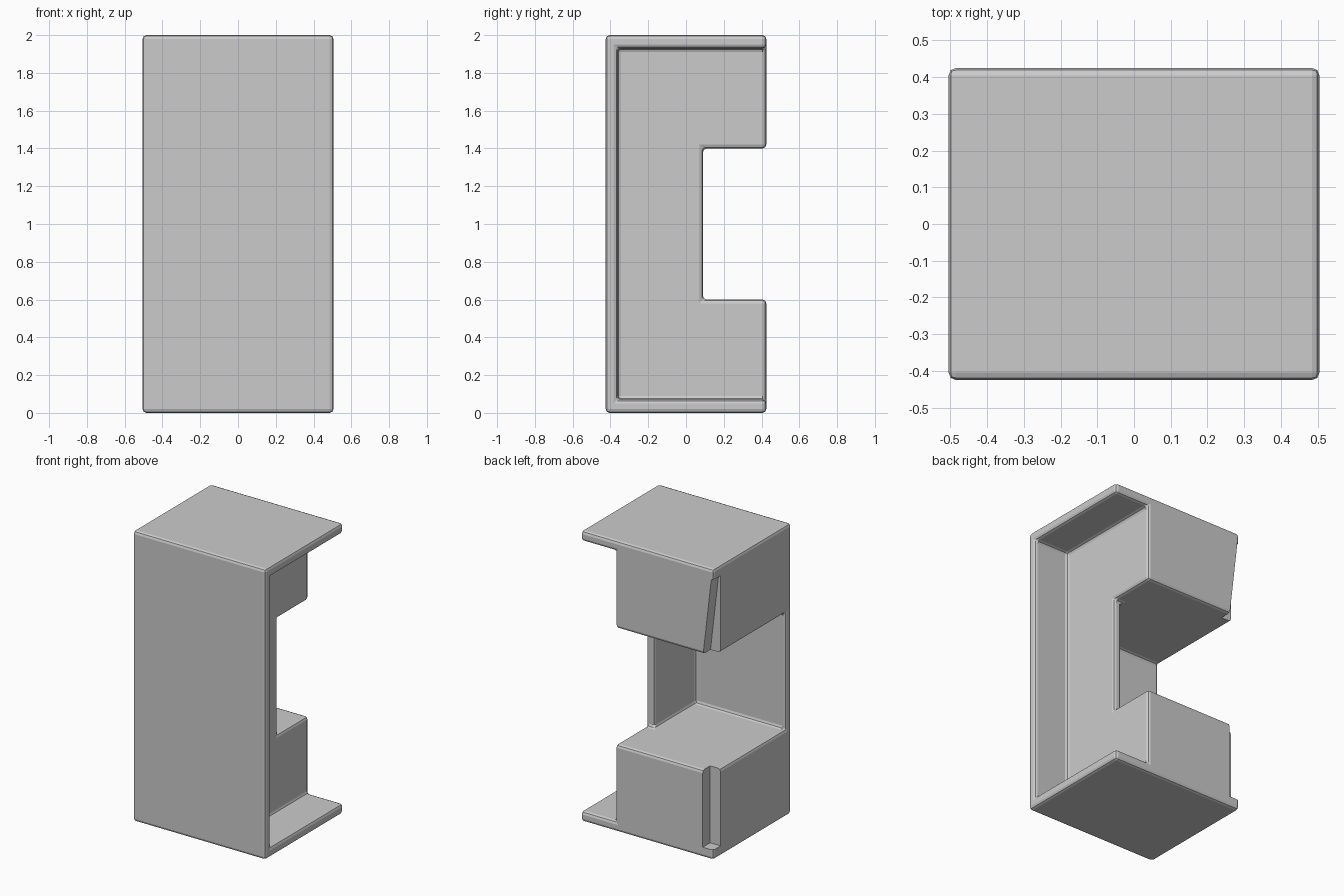
import bpy, bmesh

if "Cube" in bpy.data.objects:
    bpy.data.objects.remove(bpy.data.objects["Cube"])

HX, HY, WALL = 0.505, 0.425, 0.062
PLATE = 0.07


def box(name, lo, hi, top_shift=0.0):
    """Box between two corners; top_shift slants its +x side."""
    bm = bmesh.new()
    bmesh.ops.create_cube(bm, size=1)
    for v in bm.verts:
        right, top = v.co.x > 0, v.co.z > 0
        v.co = [hi[i] if v.co[i] > 0 else lo[i] for i in range(3)]
        if right and top:
            v.co.x += top_shift
    mesh = bpy.data.meshes.new(name)
    bm.to_mesh(mesh)
    bm.free()
    obj = bpy.data.objects.new(name, mesh)
    bpy.context.collection.objects.link(obj)
    return obj


def apply(obj, mod):
    bpy.context.view_layer.objects.active = obj
    bpy.ops.object.modifier_apply(modifier=mod.name)


def carve(obj, lo, hi, top_shift=0.0):
    cutter = box("cutter", lo, hi, top_shift)
    cutter.hide_render = True
    mod = obj.modifiers.new("carve", 'BOOLEAN')
    mod.operation, mod.solver, mod.object = 'DIFFERENCE', 'EXACT', cutter
    apply(obj, mod)
    bpy.data.objects.remove(cutter)


# Overall casing
casing = box("casing", (-HX, -HY, 0), (HX, HY, 2))

# Right side recess between the top and bottom plates
carve(casing, (0.24, -HY + WALL, PLATE), (1, 1, 2 - PLATE))

# Middle opening: deep cavity behind the front wall, open at left and back
carve(casing, (-1, -HY + WALL, 0.6), (0.24 - WALL, 1, 1.4))

# Cut-away through the right wall
carve(casing, (0.0, 0.09, 0.6), (1, 1, 1.4))

# Rounded edges
bev = casing.modifiers.new("round", 'BEVEL')
bev.width, bev.segments = 0.02, 2
bev.limit_method, bev.angle_limit = 'ANGLE', 0.6
apply(casing, bev)

# Grooves down the back left corner (upper one tapers toward the top)
c = 0.08
carve(casing, (-1, HY - c, PLATE), (-HX + c, 1, 0.8))
carve(casing, (-1, HY - c, 1.2), (-HX + c + 0.02, 1, 2 - PLATE), -0.085)
